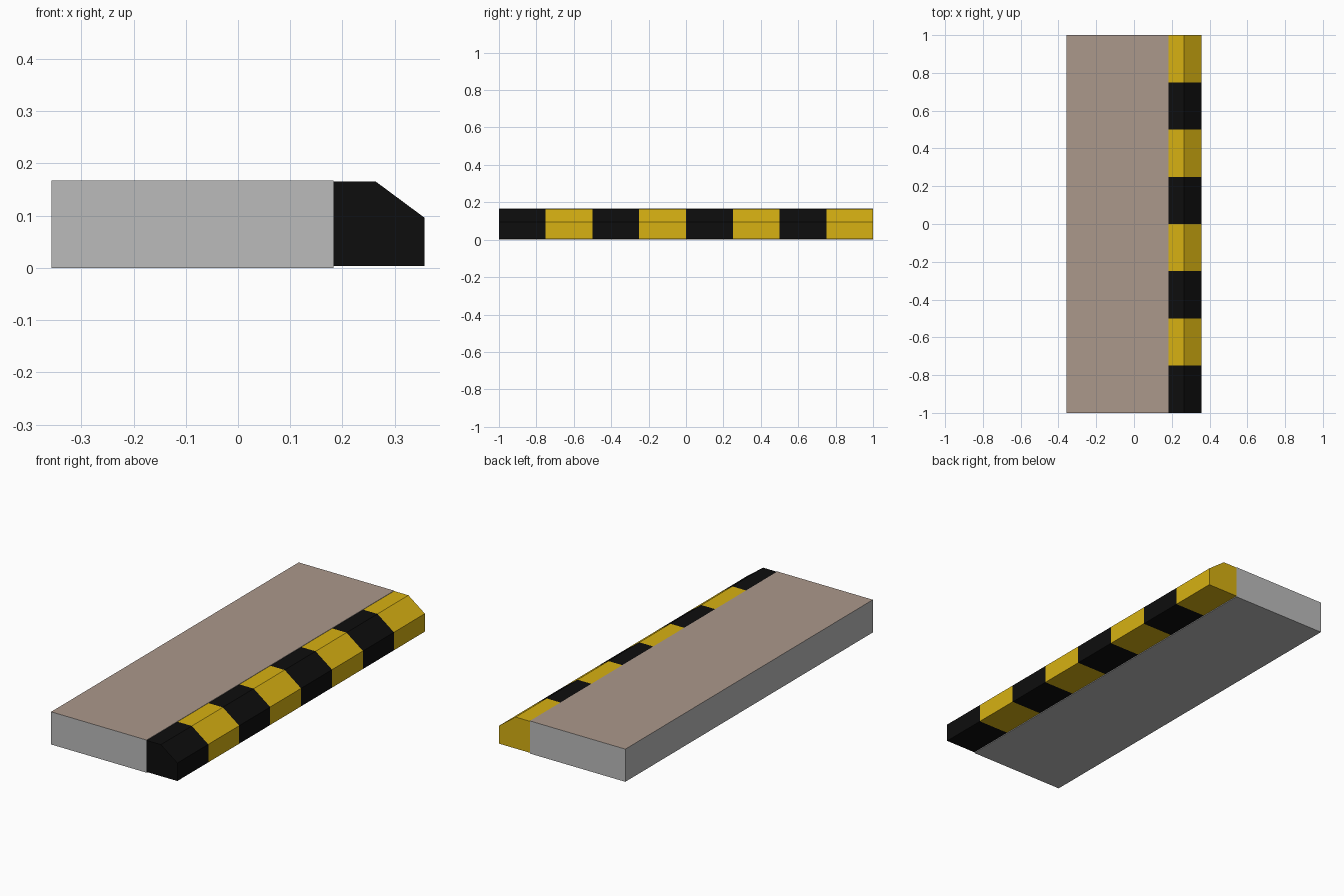
import bpy, bmesh

if "Cube" in bpy.data.objects:
    bpy.data.objects.remove(bpy.data.objects["Cube"])


def material(name, rgb):
    m = bpy.data.materials.new(name)
    m.diffuse_color = (*rgb, 1.0)
    m.use_nodes = True
    m.node_tree.nodes["Principled BSDF"].inputs["Base Color"].default_value = m.diffuse_color
    return m


grey = material("concrete_grey", (0.50, 0.50, 0.50))
paving = material("paving_brown", (0.41, 0.315, 0.26))
yellow = material("stripe_yellow", (0.68, 0.44, 0.006))
black = material("stripe_black", (0.004, 0.004, 0.004))


def extrude_profile(name, profile, stations, mats, rule):
    """Sweep an (x, z) profile along y through the stations, colouring faces by rule."""
    bm = bmesh.new()
    rings = [[bm.verts.new((x, y, z)) for x, z in profile] for y in stations]
    n = len(profile)
    for a, b in zip(rings, rings[1:]):
        for i in range(n):
            j = (i + 1) % n
            bm.faces.new((a[i], b[i], b[j], a[j]))
    bm.faces.new(rings[0])
    bm.faces.new(rings[-1][::-1])
    bmesh.ops.recalc_face_normals(bm, faces=bm.faces[:])
    for f in bm.faces:
        f.material_index = rule(f)
    mesh = bpy.data.meshes.new(name)
    bm.to_mesh(mesh)
    bm.free()
    for m in mats:
        mesh.materials.append(m)
    obj = bpy.data.objects.new(name, mesh)
    bpy.context.collection.objects.link(obj)
    return obj


# Pavement slab: brown on top, grey elsewhere
slab = [(-0.357, 0.0), (0.183, 0.0), (0.183, 0.167), (-0.357, 0.167)]
extrude_profile("pavement_slab", slab, [-1, 1], [grey, paving],
                lambda f: int(f.normal.z > 0.5))

# Chamfered kerb: eight alternating stripes, black at the front end
kerb = [(0.183, 0.004), (0.357, 0.004), (0.357, 0.096), (0.264, 0.165), (0.183, 0.165)]
extrude_profile("striped_kerb", kerb, [-1 + 0.25 * i for i in range(9)], [black, yellow],
                lambda f: min(7, int((f.calc_center_median().y + 1) / 0.25)) % 2)
